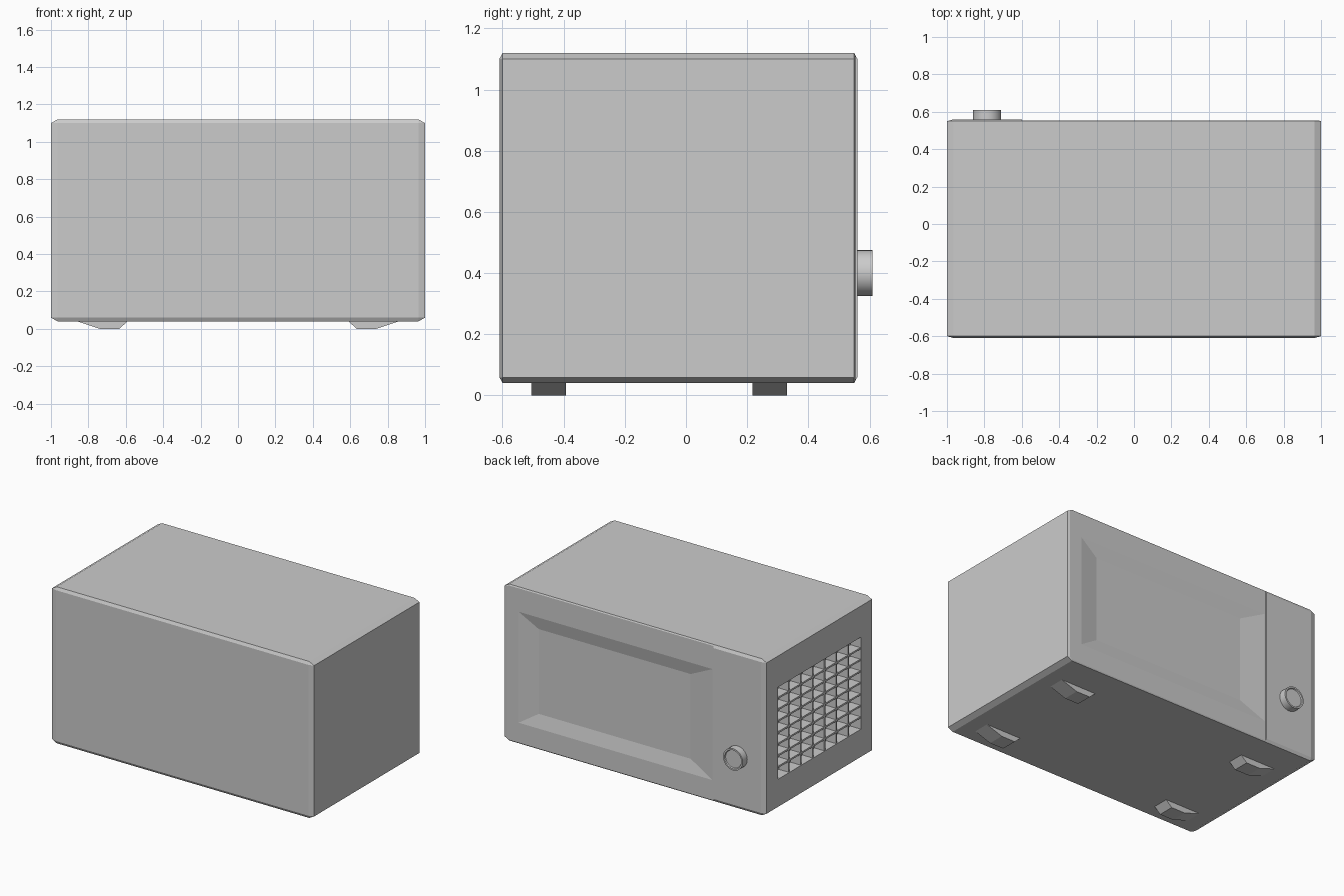
import bpy, bmesh, math
from mathutils import Matrix, Vector

if "Cube" in bpy.data.objects:
    bpy.data.objects.remove(bpy.data.objects["Cube"])


def finish(name, bm):
    bmesh.ops.recalc_face_normals(bm, faces=bm.faces)
    me = bpy.data.meshes.new(name)
    bm.to_mesh(me)
    bm.free()
    ob = bpy.data.objects.new(name, me)
    bpy.context.collection.objects.link(ob)
    return ob


def loft(name, rings):
    """Closed solid skinned through rings of equal point count."""
    bm = bmesh.new()
    vs = [[bm.verts.new(p) for p in r] for r in rings]
    n = len(rings[0])
    for a, b in zip(vs, vs[1:]):
        for i in range(n):
            j = (i + 1) % n
            bm.faces.new((a[i], a[j], b[j], b[i]))
    bm.faces.new(vs[0])
    bm.faces.new(vs[-1])
    return finish(name, bm)


def add_box(bm, lo, hi):
    lo, hi = Vector(lo), Vector(hi)
    m = Matrix.Translation((lo + hi) / 2) @ Matrix.Diagonal((*(hi - lo), 1))
    bmesh.ops.create_cube(bm, size=1, matrix=m)


def box(name, lo, hi):
    bm = bmesh.new()
    add_box(bm, lo, hi)
    return finish(name, bm)


def rect(x0, x1, z0, z1, y):
    return [(x0, y, z0), (x1, y, z0), (x1, y, z1), (x0, y, z1)]


def cut(ob, cutter):
    cutter.hide_render = True
    mod = ob.modifiers.new("cut", 'BOOLEAN')
    mod.operation, mod.solver, mod.object = 'DIFFERENCE', 'EXACT', cutter
    bpy.context.view_layer.objects.active = ob
    bpy.ops.object.modifier_apply(modifier=mod.name)
    bpy.data.objects.remove(cutter)


# Chamfered casing
bm = bmesh.new()
bmesh.ops.create_cube(bm, size=1)
bmesh.ops.scale(bm, vec=(1, 2, 1), verts=bm.verts)
bmesh.ops.bevel(bm, geom=bm.edges[:], offset=0.018, segments=1, affect='EDGES')
bmesh.ops.scale(bm, vec=(2, 0.585, 1.08), verts=bm.verts)
bmesh.ops.translate(bm, vec=(0, -0.025, 0.58), verts=bm.verts)
casing = finish("casing", bm)

# Door sits slightly behind the control panel
DOOR_Y = 0.554
cut(casing, box("door_step", (-0.6, DOOR_Y, -0.2), (1.2, 0.7, 1.4)))

# Sloped window recess in the door
outer = (-0.59, 0.89, 0.184, 0.95)
inner = (-0.41, 0.75, 0.275, 0.86)
cut(casing, loft("window_recess", [rect(*inner, DOOR_Y - 0.02),
                                   rect(*outer, DOOR_Y), rect(*outer, 0.65)]))

# Side vent opening with a crossed grille
Y0, Y1, Z0, Z1, DEPTH = -0.48, 0.425, 0.25, 0.885, 0.08
cut(casing, box("vent_opening", (-1.1, Y0, Z0), (-1 + DEPTH, Y1, Z1)))
bm = bmesh.new()
T, COLS, ROWS = 0.006, 7, 8
for i in range(1, COLS):
    y = Y0 + (Y1 - Y0) * i / COLS
    add_box(bm, (-0.995, y - T, Z0), (-1 + DEPTH, y + T, Z1))
for i in range(1, ROWS):
    z = Z0 + (Z1 - Z0) * i / ROWS
    add_box(bm, (-0.995, Y0, z - T), (-1 + DEPTH, Y1, z + T))
finish("vent_grille", bm)

# Dial with a shallow dished face
def circle(r, y, n=32):
    return [(-0.785 + r * math.cos(2 * math.pi * i / n), y,
             0.4 + r * math.sin(2 * math.pi * i / n)) for i in range(n)]

dial = loft("dial", [circle(0.075, 0.55), circle(0.075, 0.61),
                     circle(0.064, 0.61), circle(0.06, 0.603)])
bpy.context.view_layer.objects.active = dial
dial.select_set(True)
bpy.ops.object.shade_smooth_by_angle(angle=math.radians(30))

# Four wedge feet, mirrored left and right
profile = [(0.585, 0.045), (0.635, 0.0), (0.74, 0.0), (0.875, 0.045)]
for row, y0, y1 in (("front", -0.505, -0.393), ("back", 0.218, 0.33)):
    for side, s in (("right", 1), ("left", -1)):
        loft(f"{row}_{side}_foot",
             [[(s * x, y, z) for x, z in profile] for y in (y0, y1)])
